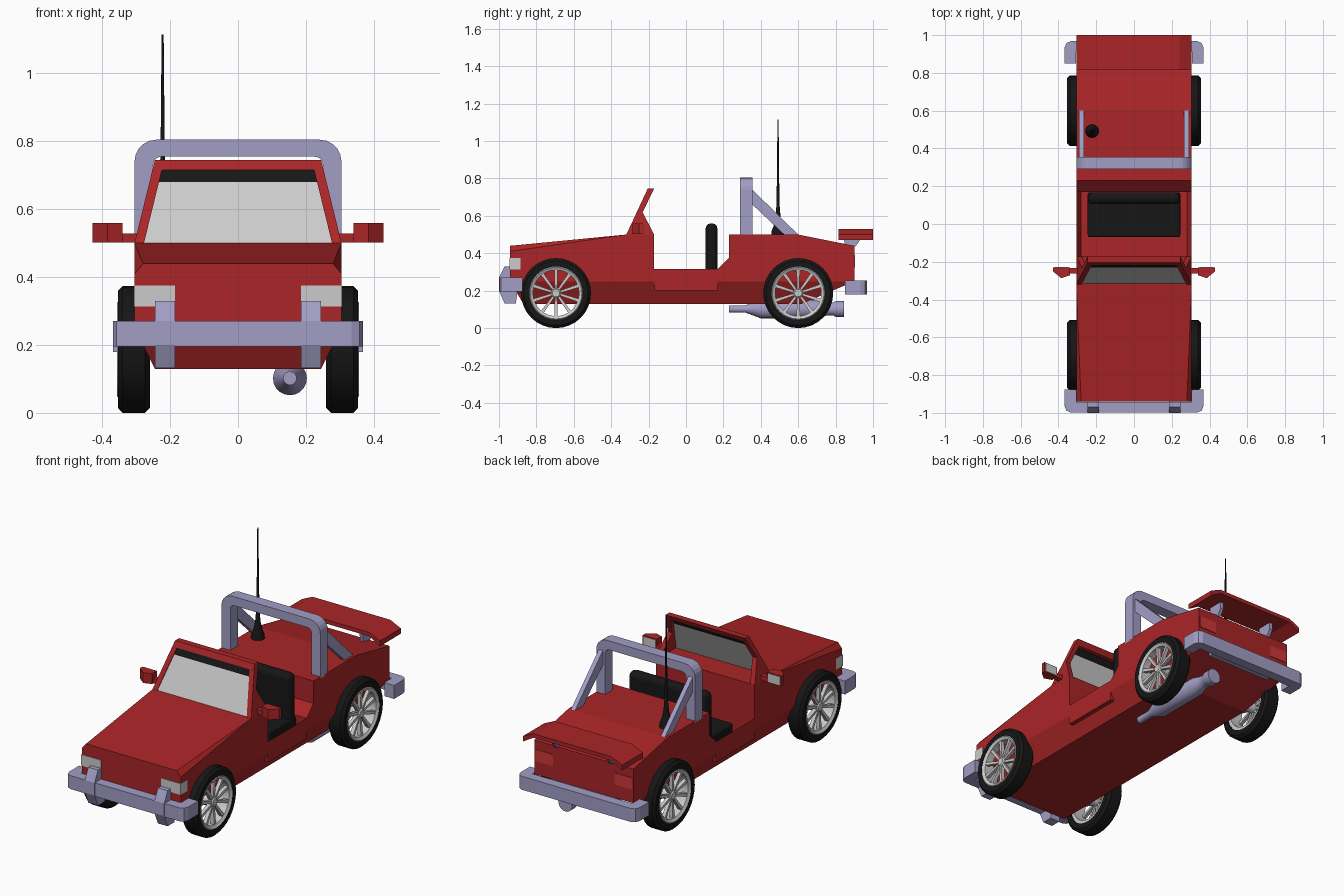
import bpy, bmesh
from math import sin, cos, pi, radians

if "Cube" in bpy.data.objects:
    bpy.data.objects.remove(bpy.data.objects["Cube"])


def material(name, rgb):
    m = bpy.data.materials.new(name)
    m.diffuse_color = (*rgb, 1)
    m.use_nodes = True
    m.node_tree.nodes["Principled BSDF"].inputs["Base Color"].default_value = m.diffuse_color
    return m


RED = material("red_paint", (0.40, 0.018, 0.02))
LAMP = material("tail_lamp_red", (0.62, 0.04, 0.04))
METAL = material("lavender_metal", (0.36, 0.34, 0.56))
BLACK = material("black", (0.008, 0.008, 0.008))


def finish(name, bm, mat=None, smooth=False):
    bmesh.ops.recalc_face_normals(bm, faces=bm.faces[:])
    me = bpy.data.meshes.new(name)
    bm.to_mesh(me)
    bm.free()
    if smooth:
        me.shade_smooth()
        me.set_sharp_from_angle(angle=radians(35))
    if mat:
        me.materials.append(mat)
    ob = bpy.data.objects.new(name, me)
    bpy.context.collection.objects.link(ob)
    return ob


def loft(name, ring_a, ring_b, mat=None):
    """Solid between two matching outlines."""
    bm = bmesh.new()
    a = [bm.verts.new(p) for p in ring_a]
    b = [bm.verts.new(p) for p in ring_b]
    n = len(a)
    bm.faces.new(a)
    bm.faces.new(b[::-1])
    for i in range(n):
        bm.faces.new((a[i], b[i], b[(i + 1) % n], a[(i + 1) % n]))
    return finish(name, bm, mat)


def prism(name, pts, axis, lo, hi, mat=None):
    """Outline extruded along x (y,z points), y (x,z points) or z (x,y points)."""
    put = {"x": lambda p, t: (t, p[0], p[1]),
           "y": lambda p, t: (p[0], t, p[1]),
           "z": lambda p, t: (p[0], p[1], t)}[axis]
    return loft(name, [put(p, lo) for p in pts], [put(p, hi) for p in pts], mat)


def box(name, x, y, z, mat=None, bevel=0):
    ob = prism(name, [(x[0], y[0]), (x[1], y[0]), (x[1], y[1]), (x[0], y[1])], "z", *z, mat)
    if bevel:
        m = ob.modifiers.new("bevel", "BEVEL")
        m.width, m.segments = bevel, 3
    return ob


def lathe(name, prof, put, steps, mat=None, closed=False):
    """Revolve (offset, radius) points; put maps (offset, u, v) into space."""
    bm = bmesh.new()
    rings = [[bm.verts.new(put(t, r * cos(2 * pi * k / steps), r * sin(2 * pi * k / steps)))
              for k in range(steps)] for t, r in prof]
    pairs = list(zip(rings, rings[1:])) + ([(rings[-1], rings[0])] if closed else [])
    for a, b in pairs:
        for k in range(steps):
            j = (k + 1) % steps
            bm.faces.new((a[k], a[j], b[j], b[k]))
    if not closed:
        bm.faces.new(rings[0])
        bm.faces.new(rings[-1])
    return finish(name, bm, mat, True)


# Body: side outline (y, z, half width), with a sunken cockpit
outline = [(-0.94, 0.25, 0.305), (-0.94, 0.41, 0.305), (-0.94, 0.44, 0.28), (-0.32, 0.50, 0.305),
           (-0.17, 0.50, 0.305), (-0.17, 0.315, 0.305), (0.17, 0.315, 0.305), (0.23, 0.375, 0.305),
           (0.23, 0.50, 0.305), (0.60, 0.50, 0.305), (0.90, 0.44, 0.305), (0.90, 0.25, 0.305),
           (0.62, 0.13, 0.245), (-0.87, 0.13, 0.245)]
bm = bmesh.new()
L = [bm.verts.new((-x, y, z)) for y, z, x in outline]
R = [bm.verts.new((x, y, z)) for y, z, x in outline]
strips = []
for i in range(len(L)):
    j = (i + 1) % len(L)
    strips.append(bm.faces.new((L[i], L[j], R[j], R[i])))
for S in (L, R):
    bm.faces.new([S[0], S[1]] + S[3:12])          # upper side
    bm.faces.new((S[1], S[2], S[3]))              # hood chamfer
    bm.faces.new((S[0], S[11], S[12], S[13]))     # tapered sill
floor = strips[5]
bmesh.ops.inset_region(bm, faces=[floor], thickness=0.025)
low = bmesh.ops.inset_region(bm, faces=[floor], thickness=0.001)
for v in floor.verts:
    v.co.z = 0.2
finish("body", bm, RED)

# Windscreen frame, glass and sun strip
pillar = [(-0.32, 0.498), (-0.205, 0.745), (-0.17, 0.745), (-0.232, 0.62), (-0.17, 0.498)]
half = lambda z: 0.305 - (z - 0.5) * 0.245
slope = lambda z: -0.32 + (z - 0.5) * 0.469
for s, side in ((-1, "left"), (1, "right")):
    loft("windscreen_pillar_" + side, [(s * half(z), y, z) for y, z in pillar],
         [(s * (half(z) - 0.028), y, z) for y, z in pillar], RED)
prism("windscreen_top_rail", [(-0.219, 0.715), (-0.205, 0.745), (-0.17, 0.745), (-0.185, 0.715)],
      "x", -0.24, 0.24, RED)


def pane(name, z0, z1, mat=None):
    ring = lambda d: [(s * (half(z) - 0.025), slope(z) + d, z)
                      for s, z in ((-1, z0), (1, z0), (1, z1), (-1, z1))]
    return loft(name, ring(0.006), ring(0.012), mat)


pane("windscreen_glass", 0.5, 0.68)
pane("sun_strip", 0.68, 0.717, BLACK)

# Bench seat
box("seat_base", (-0.245, 0.245), (-0.07, 0.168), (0.195, 0.312), BLACK, 0.012)
box("seat_back", (-0.245, 0.245), (0.105, 0.168), (0.25, 0.56), BLACK, 0.028)

# Roll bar hoop with rounded corners
def arch(w, top, r):
    arc = [(w - r + r * cos(a * pi / 10), top - r + r * sin(a * pi / 10)) for a in range(6)]
    return [(w, 0.49)] + arc + [(-x, z) for x, z in arc[::-1]] + [(-w, 0.49)]


prism("roll_bar", arch(0.305, 0.805, 0.065) + arch(0.25, 0.755, 0.025)[::-1], "y", 0.29, 0.355, METAL)

# Rear wing with drooping ends
prism("rear_wing", [(-0.305, 0.47), (-0.24, 0.508), (0.24, 0.508), (0.305, 0.47),
                    (0.305, 0.50), (0.24, 0.53), (-0.24, 0.53), (-0.305, 0.50)], "y", 0.815, 1.0, RED)

# Bumpers with wrapped ends
def bumper(name, tip, end, z0, z1):
    d = 1 if tip < end else -1
    q = [(0.368, end), (0.368, tip + d * 0.035), (0.358, tip + d * 0.01), (0.335, tip)]
    inner = [(0.308, tip + d * 0.055), (0.308, end)]
    mir = lambda p: [(-x, y) for x, y in p[::-1]]
    prism(name, q + mir(q) + mir(inner) + inner, "z", z0, z1, METAL)


bumper("front_bumper", -0.998, -0.875, 0.195, 0.27)
bumper("rear_bumper", 0.968, 0.85, 0.18, 0.255)
box("rear_bumper_mount", (-0.2, 0.2), (0.86, 0.92), (0.2, 0.25), METAL)

# Parts repeated on both sides
for s, side in ((-1, "left"), (1, "right")):
    span = lambda a, b: (s * a, s * b)
    prism("roll_bar_strut_" + side, [(0.35, 0.745), (0.605, 0.495), (0.53, 0.495), (0.35, 0.665)],
          "x", *span(0.265, 0.29), METAL)
    prism("bumper_guard_" + side, [(-1, 0.2), (-1, 0.27), (-0.97, 0.33), (-0.935, 0.33), (-0.9, 0.2),
                                   (-0.91, 0.132), (-0.97, 0.132)], "x", *span(0.185, 0.245), METAL)
    box("headlight_" + side, span(0.185, 0.307), (-0.944, -0.885), (0.313, 0.375))
    box("tail_light_" + side, span(0.19, 0.298), (0.88, 0.903), (0.325, 0.39), LAMP)
    prism("wing_support_" + side, [(0.84, 0.515), (0.93, 0.515), (0.93, 0.47), (0.905, 0.435), (0.85, 0.435)],
          "x", *span(0.16, 0.18), METAL)
    box("mirror_arm_" + side, span(0.29, 0.35), (-0.262, -0.232), (0.502, 0.528), RED)
    prism("mirror_housing_" + side, [(s * x, y) for x, y in ((0.34, -0.23), (0.428, -0.23), (0.428, -0.252),
          (0.385, -0.287), (0.34, -0.272))], "z", 0.502, 0.56, RED)
    box("mirror_glass_" + side, span(0.347, 0.421), (-0.232, -0.227), (0.507, 0.555))

    # Wheels: tyre, open rim, hub and spokes
    for y0, end in ((-0.695, "front"), (0.60, "rear")):
        tag = f"_{end}_{side}"
        put = lambda t, u, v: (s * (0.307 + t), y0 + u, 0.187 + v)
        lathe("tyre" + tag, [(-0.047, 0.143), (-0.047, 0.172), (-0.033, 0.187), (0.033, 0.187),
                             (0.047, 0.172), (0.047, 0.143)], put, 32, BLACK, True)
        lathe("rim" + tag, [(0.044, 0.145), (0.049, 0.138), (0.04, 0.123), (-0.04, 0.123),
                            (-0.04, 0.145)], put, 32, None, True)
        lathe("hub" + tag, [(-0.045, 0.028), (0.03, 0.028), (0.038, 0.02)], put, 16)
        for k in range(10):
            a = 2 * pi * (k + 0.5) / 10
            ring = lambda t: [put(t - (0.0 if r < 0.1 else -0.006), r * cos(a) - w * sin(a), r * sin(a) + w * cos(a))
                              for r, w in ((0.02, -0.006), (0.128, -0.009), (0.128, 0.009), (0.02, 0.006))]
            loft(f"spoke_{k}" + tag, ring(0.012), ring(0.032))

# Whip aerial
lathe("aerial", [(0.495, 0.036), (0.52, 0.034), (0.55, 0.022), (0.59, 0.014), (0.65, 0.009), (0.80, 0.006),
                 (1.115, 0.003)], lambda t, u, v: (-0.222 + u, 0.492 + v, t), 16, BLACK)

# Exhaust silencer and pipe
lathe("exhaust", [(0.23, 0.02), (0.32, 0.02), (0.40, 0.05), (0.70, 0.05), (0.75, 0.036), (0.79, 0.036),
                  (0.80, 0.042), (0.845, 0.042)], lambda t, u, v: (0.153 + u, t, 0.102 + v), 20, METAL)
